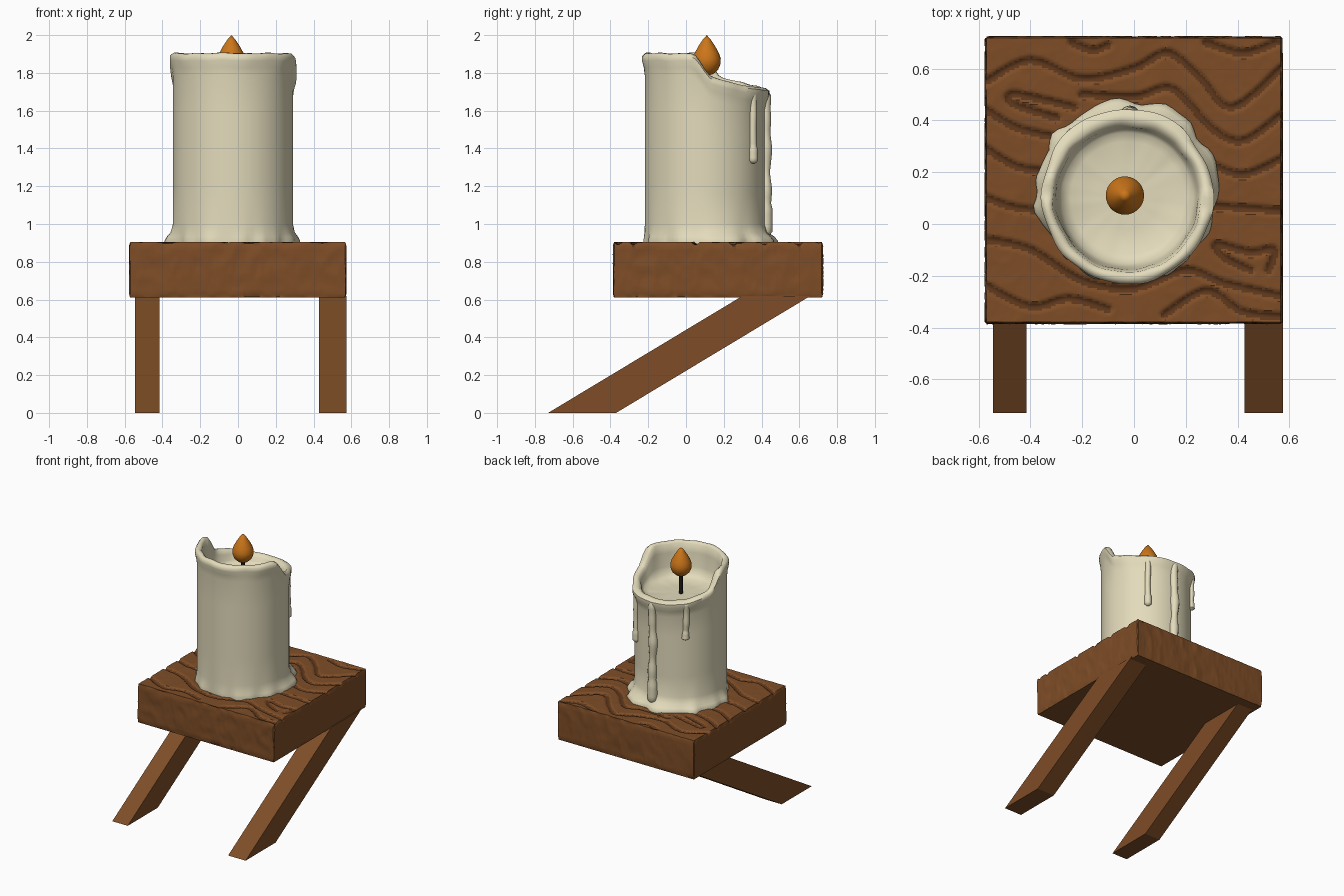
import bpy, bmesh
from math import sin, cos, pi, radians, degrees
from mathutils import Vector, noise, kdtree, geometry

if "Cube" in bpy.data.objects:
    bpy.data.objects.remove(bpy.data.objects["Cube"])

CX, CY = -0.027, 0.1          # candle axis


def material(name, rgb):
    m = bpy.data.materials.new(name)
    m.diffuse_color = (*rgb, 1)
    m.use_nodes = True
    m.node_tree.nodes["Principled BSDF"].inputs["Base Color"].default_value = m.diffuse_color
    return m


WOOD = material("wood", (0.21, 0.075, 0.02))
GRAIN = material("wood_grain", (0.11, 0.038, 0.011))
WAX = material("wax", (0.77, 0.71, 0.50))
FLAME = material("flame_orange", (0.60, 0.18, 0.01))
BLACK = material("wick_black", (0.012, 0.01, 0.01))


def finish(name, bm, *mats, smooth=None):
    bmesh.ops.recalc_face_normals(bm, faces=bm.faces)
    me = bpy.data.meshes.new(name)
    bm.to_mesh(me)
    bm.free()
    ob = bpy.data.objects.new(name, me)
    bpy.context.collection.objects.link(ob)
    for m in mats:
        me.materials.append(m)
    if smooth:
        bpy.ops.object.select_all(action='DESELECT')
        ob.select_set(True)
        bpy.context.view_layer.objects.active = ob
        bpy.ops.object.shade_smooth_by_angle(angle=radians(smooth))
    return ob


def lathe(name, profile, sides, cx, cy, mat, smooth=40):
    """Revolve profile(angle) -> [(r, z), ...] with poles closing both ends."""
    bm = bmesh.new()
    cols = []
    for i in range(sides):
        a = 2 * pi * i / sides
        cols.append([bm.verts.new((cx + r * cos(a), cy + r * sin(a), z)) for r, z in profile(a)])
    for i in range(sides):
        p, q = cols[i], cols[(i + 1) % sides]
        for j in range(len(p) - 1):
            bm.faces.new((p[j], q[j], q[j + 1], p[j + 1]))
    bmesh.ops.remove_doubles(bm, verts=bm.verts, dist=1e-5)
    return finish(name, bm, mat, smooth=smooth)


# Shelf: dense slab with carved, wavy grain grooves on top
GROOVES = [
    [(-.57, .55), (-.40, .63), (-.2, .56), (0, .6), (.13, .66), (.25, .57), (.38, .45), (.57, .6)],
    [(-.57, .44), (-.45, .37), (-.28, .33)],
    [(-.23, .45), (-.46, .5), (-.46, .46), (-.3, .41)],
    [(-.2, .5), (.0, .49), (.15, .52), (.3, .37), (.42, .32), (.57, .42)],
    [(-.57, .29), (-.45, .22), (-.3, .2)],
    [(.28, .24), (.42, .19), (.57, .25)],
    [(-.57, .1), (-.45, .06), (-.3, .05)],
    [(.28, .07), (.42, .06), (.57, .05)],
    [(-.57, -.06), (-.4, -.1), (-.2, -.22), (0, -.25), (.2, -.18), (.35, -.23), (.57, -.28)],
    [(.52, -.18), (.54, -.1), (.45, -.11), (.32, -.08), (.35, -.13), (.45, -.18)],
    [(-.57, -.24), (-.4, -.32), (-.25, -.29), (-.1, -.33)],
    [(.12, -.35), (.28, -.26), (.42, -.34), (.57, -.36)],
    [(-.24, .7), (-.16, .67), (-.1, .69)],
    [(.28, .7), (.42, .66), (.55, .7)],
]
samples = []
for line in GROOVES:
    p = [Vector((*c, 0)) for c in line]
    tan = [(p[min(i + 1, len(p) - 1)] - p[max(i - 1, 0)]) / 6 for i in range(len(p))]
    for i in range(len(p) - 1):
        samples += geometry.interpolate_bezier(p[i], p[i] + tan[i], p[i + 1] - tan[i + 1], p[i + 1], 50)
tree = kdtree.KDTree(len(samples))
for i, s in enumerate(samples):
    tree.insert(s, i)
tree.balance()


def groove_distance(co):
    return tree.find((co.x, co.y, 0))[2]


X0, X1, Y0, Y1, Z0, Z1 = -0.578, 0.575, -0.388, 0.727, 0.61, 0.905
bm = bmesh.new()
bmesh.ops.create_cube(bm, size=1)
for v in bm.verts:
    v.co = (X1 if v.co.x > 0 else X0, Y1 if v.co.y > 0 else Y0, Z1 if v.co.z > 0 else Z0)
for axis, cuts in ((2, 12), (0, 129), (1, 125)):
    along = [e for e in bm.edges
             if abs((e.verts[0].co - e.verts[1].co).normalized()[axis]) > 0.9]
    bmesh.ops.subdivide_edges(bm, edges=along, cuts=cuts, use_grid_fill=True)
for f in bm.faces:
    c = f.calc_center_median()
    if c.z > Z1 - 0.001 and groove_distance(c) < 0.013:
        f.material_index = 1
for v in bm.verts:
    co = v.co.copy()
    n = abs(noise.noise(co * 9)) * 0.010 + abs(noise.noise(co * 25)) * 0.004
    sides = [abs(co.x - X0) < 1e-4, abs(co.x - X1) < 1e-4, abs(co.y - Y0) < 1e-4, abs(co.y - Y1) < 1e-4]
    top, low = abs(co.z - Z1) < 1e-4, abs(co.z - Z0) < 1e-4
    edge = 0.005 if sum(sides) + top + low > 1 else 0
    v.co.x += (sides[0] - sides[1]) * (n + edge)
    v.co.y += (sides[2] - sides[3]) * (n + edge)
    if top:
        d = groove_distance(co)
        v.co.z -= 0.014 * max(0, 1 - (d / 0.02) ** 2) + n * 0.4 + edge
    elif low:
        v.co.z += edge
finish("shelf", bm, WOOD, GRAIN, smooth=40)

# Legs: two slanted struts running forward and down
for name, xa, xb in (("left_leg", -0.545, -0.415), ("right_leg", 0.428, 0.575)):
    bm = bmesh.new()
    quad = [(-0.73, 0), (-0.37, 0), (0.66, 0.62), (0.30, 0.62)]
    face = bm.faces.new([bm.verts.new((xa, y, z)) for y, z in quad])
    ext = bmesh.ops.extrude_face_region(bm, geom=[face])["geom"]
    bmesh.ops.translate(bm, vec=(xb - xa, 0, 0), verts=[g for g in ext if isinstance(g, bmesh.types.BMVert)])
    finish(name, bm, WOOD)


# Candle: hollow top, rim melted low at the back, wax pooled at the base
def rim_height(a):
    d = abs((degrees(a) - 85 + 180) % 360 - 180)
    low = 1.72 + 0.075 * min(1, d / 90) ** 2
    t = min(1, max(0, (d - 78) / 20))
    t = t * t * (3 - 2 * t)
    wob = noise.noise((3 * cos(a), 3 * sin(a), 4))
    return low + (1.905 - low) * t + wob * (0.012 - 0.006 * t)


def candle_profile(a):
    R, floor = 0.318, 1.655
    top = rim_height(a)
    w = noise.noise((4 * cos(a), 4 * sin(a), 1))
    lip = 0.012 + 0.014 * noise.noise((2.5 * cos(a), 2.5 * sin(a), 7))
    lip += 0.012 * max(0, sin(a))
    sk = max(0.002, 0.033 + 0.028 * sin(a) + 0.03 * w)
    thin = 0.008 * w
    depth = top - floor
    pts = [(0, 0.895), (R + sk, 0.895), (R + sk, 0.912), (R + sk * .75, 0.932), (R + sk * .3, 0.955), (R, 1.0)]
    pts += [(R, 1.0 + (top - 0.12 - 1.0) * k / 4) for k in range(1, 5)]
    pts += [(R + lip * .4, top - .075), (R + lip, top - .04), (R + lip, top - .016), (R + lip * .4 - .006, top - .002),
            (R - .018 + thin, top), (R - .032 + thin, top - .012), (R - .042 + thin, top - .3 * depth),
            (R - .05, floor + .3 * depth), (R - .065, floor + .1 * depth), (R - .1, floor + .006 * w),
            (.12, floor - .004), (0, floor - .004)]
    return pts


lathe("candle", candle_profile, 80, CX, CY, WAX, smooth=50)


# Wax drips: lumpy tubes hanging from the low rim
def drip(name, deg, z_low, thick):
    bm = bmesh.new()
    a = radians(deg)
    z_high = rim_height(a) - 0.012
    rings = []
    n = 26
    for k in range(n + 1):
        t = k / n
        z = z_high + (z_low - z_high) * t
        r = thick * (0.85 + 0.35 * noise.noise((deg, 0, z * 9)))
        r *= 1.25 if 0.8 < t < 0.97 else 1
        if k in (0, n):
            r *= 0.45
        s = a + 0.03 * noise.noise((deg, 3, z * 4))
        c = Vector((CX + 0.322 * cos(s), CY + 0.322 * sin(s), z))
        rings.append([bm.verts.new(c + Vector((r * cos(b), r * sin(b), 0)))
                      for b in (2 * pi * i / 12 for i in range(12))])
    for p, q in zip(rings, rings[1:]):
        for i in range(12):
            bm.faces.new((p[i], p[(i + 1) % 12], q[(i + 1) % 12], q[i]))
    bm.faces.new(rings[0])
    bm.faces.new(rings[-1])
    finish(name, bm, WAX, smooth=60)


drip("long_drip", 88, 0.93, 0.034)
drip("right_drip", 52, 1.32, 0.024)
drip("left_drip", 131, 1.44, 0.026)

# Wick and flame
lathe("wick", lambda a: [(0, 1.64), (.014, 1.64), (.012, 1.81), (0, 1.81)], 10, -0.035, 0.11, BLACK)
flame = [(0, 1.785), (.035, 1.794), (.06, 1.817), (.073, 1.848), (.074, 1.875),
         (.064, 1.905), (.045, 1.94), (.022, 1.975), (0, 2.0)]
lathe("flame", lambda a: flame, 28, -0.035, 0.11, FLAME)
